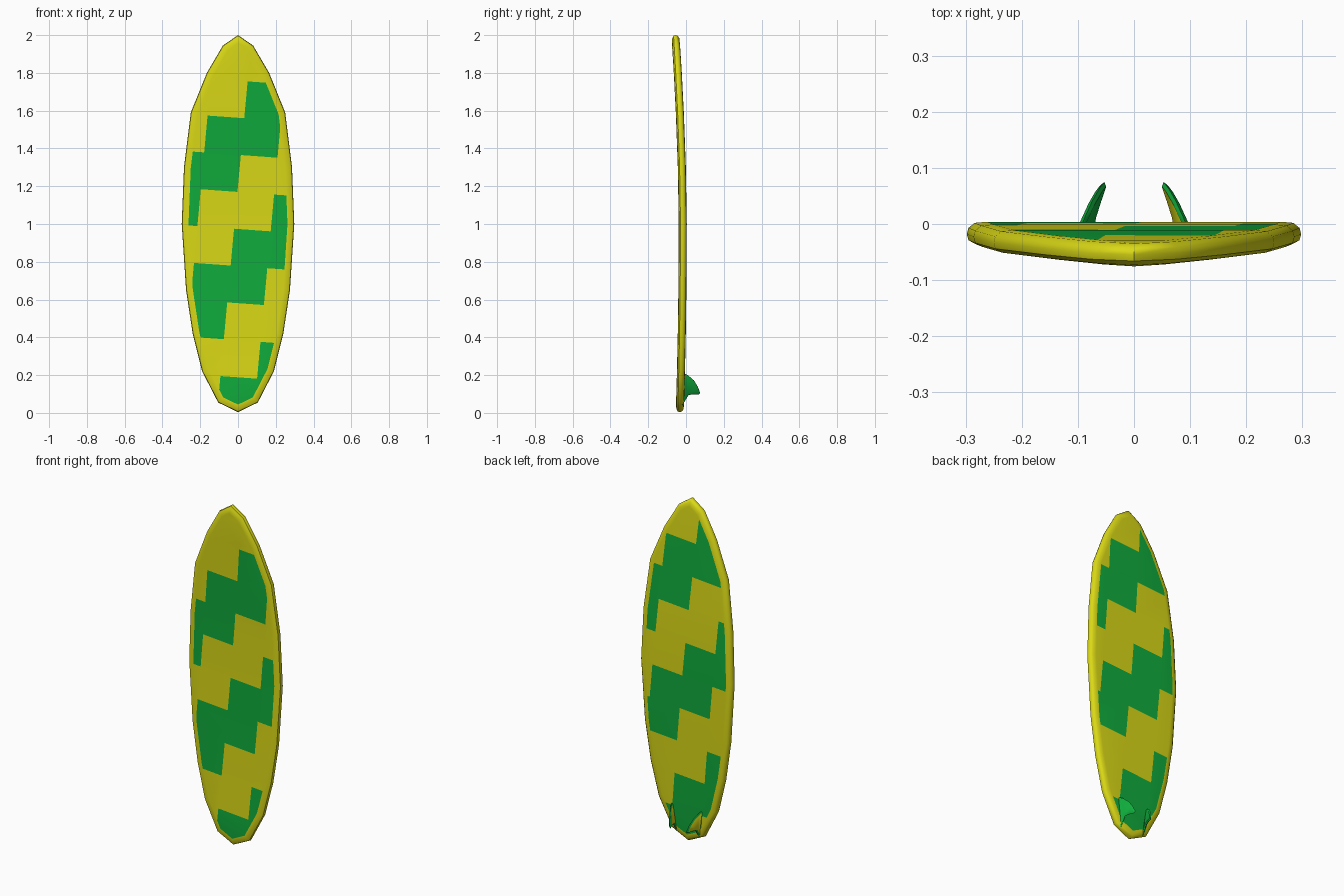
import bpy, bmesh, math
from mathutils import Vector

if "Cube" in bpy.data.objects:
    bpy.data.objects.remove(bpy.data.objects["Cube"])


def material(name, rgb):
    m = bpy.data.materials.new(name)
    m.diffuse_color = (*rgb, 1)
    m.use_nodes = True
    m.node_tree.nodes["Principled BSDF"].inputs["Base Color"].default_value = m.diffuse_color
    return m


YELLOW = material("yellow", (0.70, 0.69, 0.008))
GREEN = material("green", (0.005, 0.41, 0.045))


def finish(bm, name, angle):
    me = bpy.data.meshes.new(name)
    bm.to_mesh(me)
    bm.free()
    me.materials.append(YELLOW)
    me.materials.append(GREEN)
    ob = bpy.data.objects.new(name, me)
    bpy.context.collection.objects.link(ob)
    bpy.context.view_layer.objects.active = ob
    ob.select_set(True)
    bpy.ops.object.shade_smooth_by_angle(angle=math.radians(angle))
    ob.select_set(False)


def inset(pts, d):
    """Move a closed clockwise 2D outline inward by d with mitred corners."""
    out = []
    n = len(pts)
    for k in range(n):
        a, b, c = (Vector(pts[(k + s) % n]) for s in (-1, 0, 1))
        e1, e2 = (b - a).normalized(), (c - b).normalized()
        n1, n2 = Vector((e1.y, -e1.x)), Vector((e2.y, -e2.x))
        m = (n1 + n2).normalized()
        out.append(b + m * d / max(m.dot(n1), 0.5))
    return out


def rocker(z):
    """Centre line of the board: nose and tail lift toward the front."""
    if z > 1:
        return -0.018 - 0.037 * (z - 1) ** 1.7
    return -0.018 - 0.015 * (1 - z) ** 2


# --- board: stacked outline rings, rounded rails, flat decks ---
half = [(0.08, 1.945), (0.165, 1.80), (0.25, 1.59), (0.286, 1.30), (0.298, 1.0),
        (0.275, 0.65), (0.24, 0.42), (0.19, 0.22), (0.105, 0.055)]
outline = [(0, 2.0)] + half + [(0, 0.004)] + [(-x, z) for x, z in reversed(half)]
N = len(outline)
sections = [(0.036, -0.0205), (0.016, -0.018), (0.003, -0.011), (0, 0),
            (0.003, 0.011), (0.014, 0.020), (0.036, 0.022)]

bm = bmesh.new()
rings = []
for d, dy in sections:
    rings.append([bm.verts.new((p.x, rocker(outline[k][1]) + dy, p.y))
                  for k, p in enumerate(inset(outline, d))])
for r0, r1 in zip(rings, rings[1:]):
    for k in range(N):
        bm.faces.new((r0[k], r0[(k + 1) % N], r1[(k + 1) % N], r1[k]))
FRONT, BACK = 2, 3  # temporary face tags
for ring, tag in ((rings[0], FRONT), (rings[-1], BACK)):
    for k in range(len(half) + 1):
        vs = []
        for i in (k, k + 1, N - k - 1, (N - k) % N):
            if ring[i] not in vs:
                vs.append(ring[i])
        bm.faces.new(vs).material_index = tag
bmesh.ops.recalc_face_normals(bm, faces=bm.faces[:])

# --- zigzag stripes: cut both decks along a skewed lattice, colour the cells ---
ORIGIN, H, V = Vector((0.015, 1.365)), Vector((0.194, -0.014)), Vector((0.018, 0.195))
DET = H.x * V.y - H.y * V.x


def cut(tag, point, direction, mirror):
    fs = [f for f in bm.faces if f.material_index == tag]
    geom = list({e for f in fs for e in f.edges}) + list({v for f in fs for v in f.verts}) + fs
    bmesh.ops.bisect_plane(bm, geom=geom, dist=1e-5,
                           plane_co=(point.x * mirror, 0, point.y),
                           plane_no=(direction.y * mirror, 0, -direction.x))


for tag, mirror, shift, top in ((FRONT, 1, 0, 1.77), (BACK, -1, 1, 1.93)):
    for j in range(-8, 4):
        cut(tag, ORIGIN + V * j, H, mirror)
    for i in range(-2, 4):
        cut(tag, ORIGIN + H * i, V, mirror)
    for f in bm.faces:
        if f.material_index == tag:
            c = f.calc_center_median()
            q = Vector((c.x * mirror, c.z)) - ORIGIN
            i = math.floor((q.x * V.y - q.y * V.x) / DET)
            j = math.floor((H.x * q.y - H.y * q.x) / DET)
            f.material_index = 1 if (j - shift - i) % 4 < 2 and c.z < top else 0
finish(bm, "board", 40)

# --- two fins: foil outline with raised sides, leaning inward ---
fin = [(-0.02, 0.215), (0.012, 0.198), (0.042, 0.172), (0.063, 0.138), (0.075, 0.105),
       (0.068, 0.096), (0.040, 0.098), (0.014, 0.095), (0.0, 0.072), (-0.02, 0.04)]


def fin_x(y, z):
    return 0.068 + 0.15 * (z - 0.04) - 0.33 * y


for side, name in ((1, "right_fin"), (-1, "left_fin")):
    bm = bmesh.new()
    edge = [bm.verts.new((side * fin_x(y, z), y, z)) for y, z in fin]
    n = len(fin)
    for s in (-1, 1):
        cap = [bm.verts.new((side * fin_x(p.x, p.y) + s * 0.006, p.x, p.y))
               for p in inset(fin, 0.007)]
        faces = [bm.faces.new((edge[k], edge[(k + 1) % n], cap[(k + 1) % n], cap[k]))
                 for k in range(n)]
        for f in faces:
            f.material_index = 1
        bm.faces.new(cap).material_index = 1 if s > 0 else 0
    bmesh.ops.recalc_face_normals(bm, faces=bm.faces[:])
    finish(bm, name, 40)
